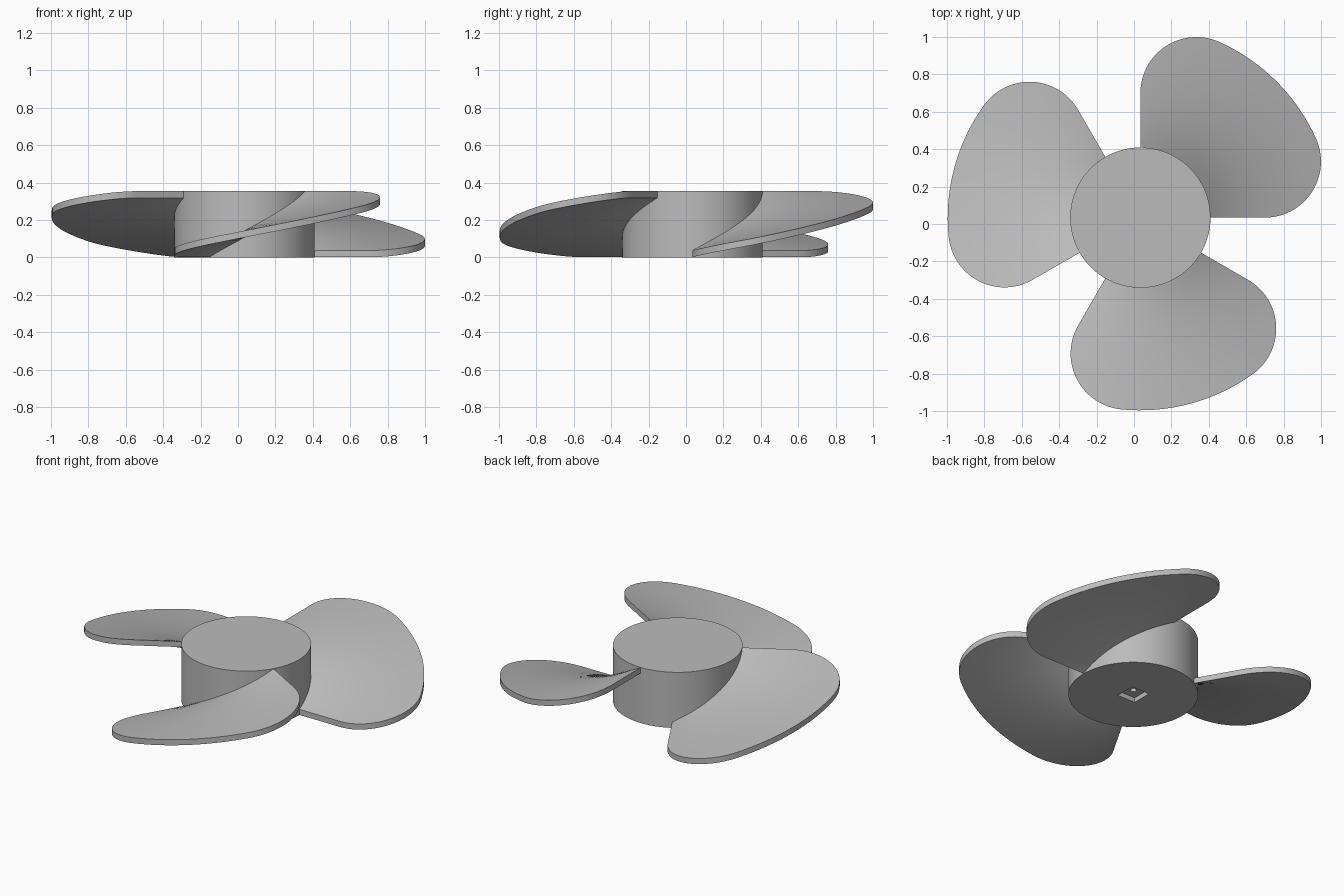
import bpy, bmesh
from math import sin, cos, atan2, hypot, radians, pi

cube = bpy.data.objects.get("Cube")
if cube:
    bpy.data.objects.remove(cube, do_unlink=True)

CENTRE = 0.034          # hub axis offset in x and y
HUB_R, HEIGHT = 0.375, 0.355
TIP_R, CORNER_R = 1.03, 0.30
THICK = 0.036
RISE = HEIGHT - THICK - 0.002

grey = bpy.data.materials.new("plain grey")
grey.use_nodes = True
colour = (0.5, 0.5, 0.5, 1)
grey.diffuse_color = colour
grey.node_tree.nodes["Principled BSDF"].inputs["Base Color"].default_value = colour


def activate(obj):
    bpy.ops.object.select_all(action="DESELECT")
    obj.select_set(True)
    bpy.context.view_layer.objects.active = obj


def cylinder(name, radius, z0, z1, sides, turn=0):
    bpy.ops.mesh.primitive_cylinder_add(
        vertices=sides, radius=radius, depth=z1 - z0,
        location=(CENTRE, CENTRE, (z0 + z1) / 2), rotation=(0, 0, turn))
    obj = bpy.context.object
    obj.name = name
    return obj


def cut(target, cutter):
    mod = target.modifiers.new("cut", "BOOLEAN")
    mod.operation = "DIFFERENCE"
    mod.solver = "EXACT"
    mod.object = cutter
    activate(target)
    bpy.ops.object.modifier_apply(modifier=mod.name)
    bpy.data.objects.remove(cutter, do_unlink=True)


# Hub with a square socket and a small round bore underneath
hub = cylinder("hub", HUB_R, 0, HEIGHT, 128)
cut(hub, cylinder("socket_cutter", 0.09, -0.05, 0.03, 4, pi / 4))
cut(hub, cylinder("bore_cutter", 0.018, -0.05, 0.3, 24))
hub.data.materials.clear()
hub.data.materials.append(grey)
activate(hub)
bpy.ops.object.shade_smooth_by_angle(angle=radians(35))


# Blade outline in polar form: rounded corner, hub-centred arc, mirrored corner
corner_x = ((TIP_R - CORNER_R) ** 2 - CORNER_R ** 2) ** 0.5
join = atan2(CORNER_R, corner_x)
half = []
for i in range(25):
    a = -pi / 2 + (join + pi / 2) * i / 24
    x, y = corner_x + CORNER_R * cos(a), CORNER_R + CORNER_R * sin(a)
    half.append((atan2(y, x), hypot(x, y)))
for i in range(1, 9):
    half.append((join + (pi / 4 - join) * i / 8, TIP_R))
outline = half + [(pi / 2 - t, r) for t, r in reversed(half[:-1])]

# Helical blade: height grows steadily with the angle around the hub
ROWS = 6
INNER = HUB_R - 0.06
bm = bmesh.new()
columns = []
for t, outer in outline:
    column = []
    for j in range(ROWS + 1):
        r = INNER + (outer - INNER) * j / ROWS
        column.append(bm.verts.new((r * cos(t), r * sin(t), RISE * t / (pi / 2) + 0.001)))
    columns.append(column)
for a, b in zip(columns, columns[1:]):
    for j in range(ROWS):
        bm.faces.new((a[j], a[j + 1], b[j + 1], b[j]))
under = list(bm.faces)
top = bmesh.ops.extrude_face_region(bm, geom=under, use_keep_orig=True)
bmesh.ops.translate(bm, vec=(0, 0, THICK),
                    verts=[g for g in top["geom"] if isinstance(g, bmesh.types.BMVert)])
bmesh.ops.recalc_face_normals(bm, faces=bm.faces)
blade_mesh = bpy.data.meshes.new("blade")
bm.to_mesh(blade_mesh)
bm.free()
blade_mesh.materials.append(grey)

# Three blades evenly spaced around the hub
for k, name in enumerate(("back_left_blade", "right_blade", "front_blade")):
    blade = bpy.data.objects.new(name, blade_mesh)
    blade.location = (CENTRE, CENTRE, 0)
    blade.rotation_euler.z = k * 2 * pi / 3
    bpy.context.collection.objects.link(blade)
    if k == 0:
        activate(blade)
        bpy.ops.object.shade_smooth_by_angle(angle=radians(35))
